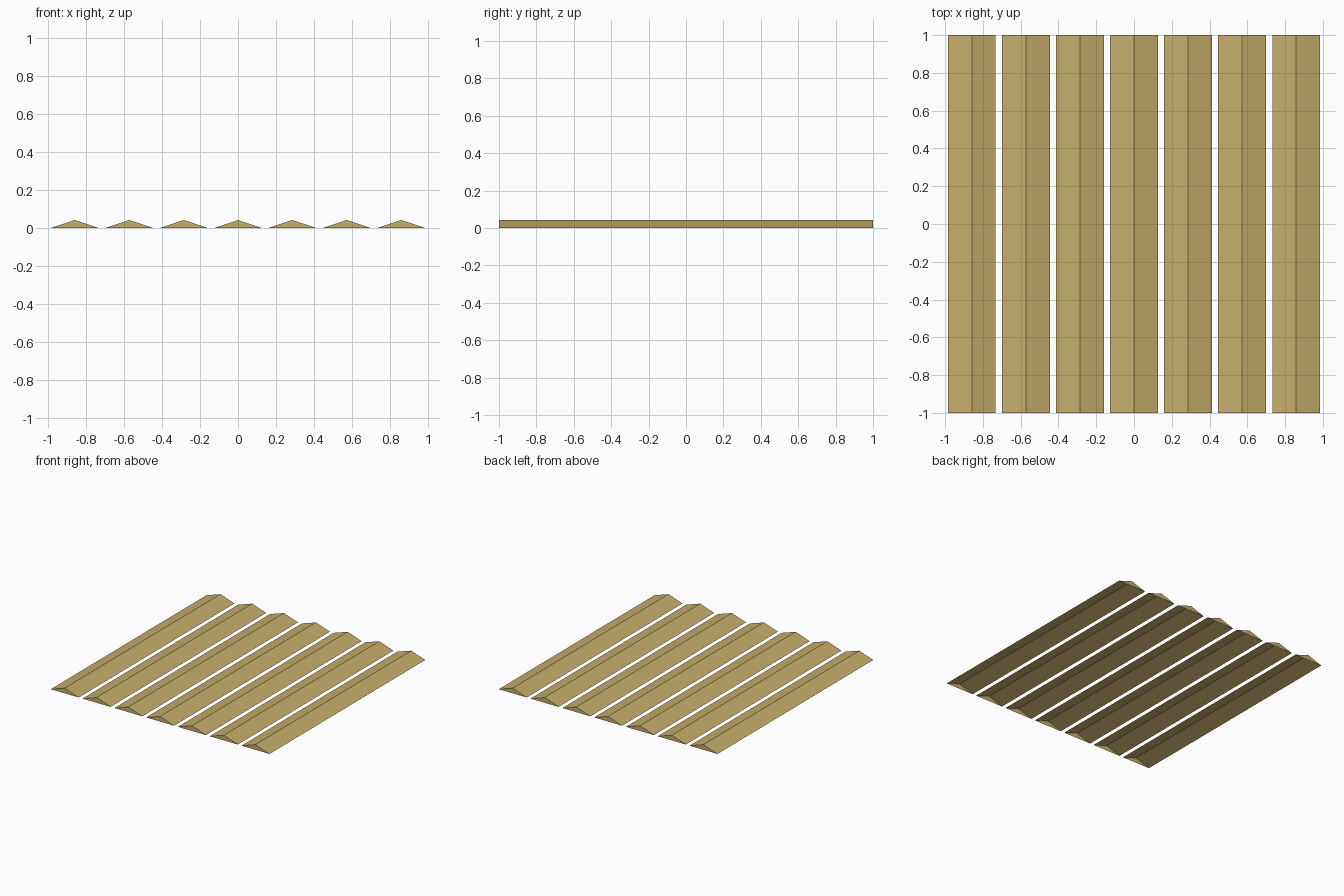
import bpy
import bmesh

cube = bpy.data.objects.get("Cube")
if cube:
    bpy.data.objects.remove(cube, do_unlink=True)

COUNT, SPACING = 7, 0.286
HALF_WIDTH, HALF_LENGTH, HEIGHT = 0.126, 1.0, 0.042

tan = bpy.data.materials.new("tan")
color = (0.56, 0.42, 0.15, 1)
tan.diffuse_color = color
tan.use_nodes = True
tan.node_tree.nodes["Principled BSDF"].inputs["Base Color"].default_value = color


def ridged_slat(name, x):
    """Shallow gabled slat, hollow underneath."""
    bm = bmesh.new()
    profile = [(-HALF_WIDTH, 0), (0, HEIGHT), (HALF_WIDTH, 0)]
    front, back = [[bm.verts.new((px, y, pz)) for px, pz in profile]
                   for y in (-HALF_LENGTH, HALF_LENGTH)]
    # Two slopes
    for i in range(2):
        bm.faces.new((front[i], front[i + 1], back[i + 1], back[i]))
    # Gable ends
    bm.faces.new(front[::-1])
    bm.faces.new(back)
    bmesh.ops.recalc_face_normals(bm, faces=bm.faces)
    # Keep the slopes facing up
    bm.normal_update()
    if sum(f.normal.z for f in bm.faces) < 0:
        bmesh.ops.reverse_faces(bm, faces=bm.faces)
    mesh = bpy.data.meshes.new(name)
    bm.to_mesh(mesh)
    bm.free()
    mesh.materials.append(tan)
    slat = bpy.data.objects.new(name, mesh)
    slat.location.x = x
    bpy.context.collection.objects.link(slat)


# Row of evenly spaced slats
for n in range(COUNT):
    ridged_slat(f"slat_{n + 1}", (n - (COUNT - 1) / 2) * SPACING)
